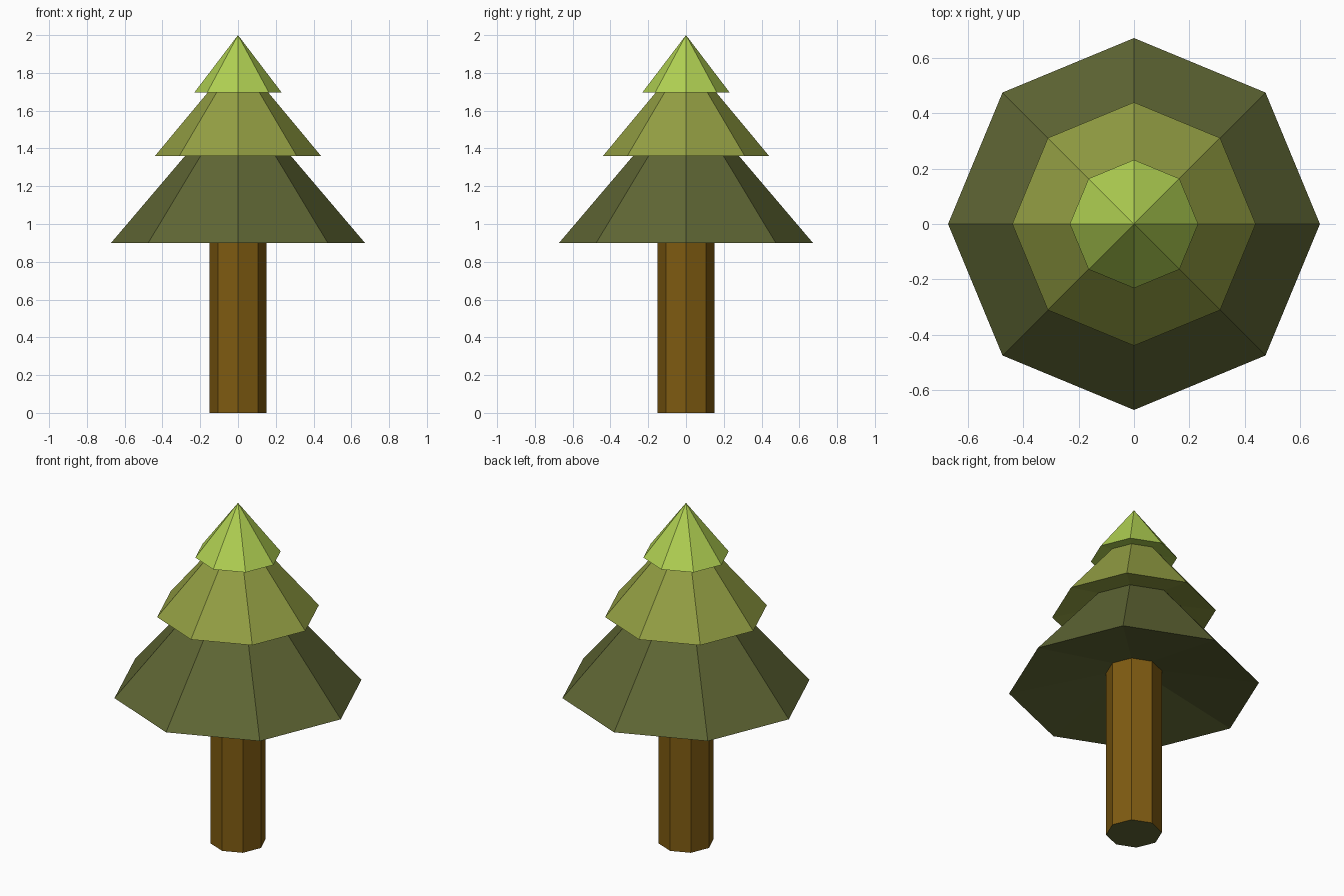
import bpy, bmesh, math

if "Cube" in bpy.data.objects:
    bpy.data.objects.remove(bpy.data.objects["Cube"])

SIDES = 8


def material(name, hex_code):
    def lin(c):
        c /= 255
        return c / 12.92 if c <= 0.04045 else ((c + 0.055) / 1.055) ** 2.4
    rgb = [lin(int(hex_code[i:i + 2], 16)) for i in (0, 2, 4)]
    m = bpy.data.materials.new(name)
    m.diffuse_color = (*rgb, 1)
    m.use_nodes = True
    m.node_tree.nodes["Principled BSDF"].inputs["Base Color"].default_value = m.diffuse_color
    return m


def lathe(name, profile, mats, cap=False):
    """Spin (radius, z) points, listed from the inside bottom to the top, into flat facets."""
    bm = bmesh.new()
    rings = []
    for r, z in profile:
        if r == 0:
            rings.append([bm.verts.new((0, 0, z))] * SIDES)
        else:
            rings.append([bm.verts.new((r * math.cos(2 * math.pi * k / SIDES),
                                        r * math.sin(2 * math.pi * k / SIDES), z))
                          for k in range(SIDES)])
    for a, b in zip(rings, rings[1:]):
        for k in range(SIDES):
            n = (k + 1) % SIDES
            corners = [a[k], a[n], b[n], b[k]]
            bm.faces.new(list(dict.fromkeys(corners)))
    if cap:
        # bottom cap takes the second colour
        bm.faces.new(rings[0][::-1]).material_index = 1
    me = bpy.data.meshes.new(name)
    bm.to_mesh(me)
    bm.free()
    for m in mats:
        me.materials.append(m)
    ob = bpy.data.objects.new(name, me)
    bpy.context.collection.objects.link(ob)
    return ob


bark = material("brown bark", "7F5B11")
dark = material("dark green", "5F6634")
mid = material("olive green", "939F43")
lime = material("lime green", "B0D052")

# Trunk with a dark green foot
lathe("trunk", [(0.15, 0), (0.15, 1.0)], [bark, dark], cap=True)

# Foliage tiers: slightly hollow underside, rim, sloping top
lathe("lower_foliage", [(0.15, 1.0), (0.672, 0.9), (0.25, 1.396)], [dark])
lathe("middle_foliage", [(0.25, 1.396), (0.44, 1.36), (0.152, 1.706)], [mid])
lathe("top_foliage", [(0.152, 1.706), (0.232, 1.695), (0, 2.0)], [lime])
